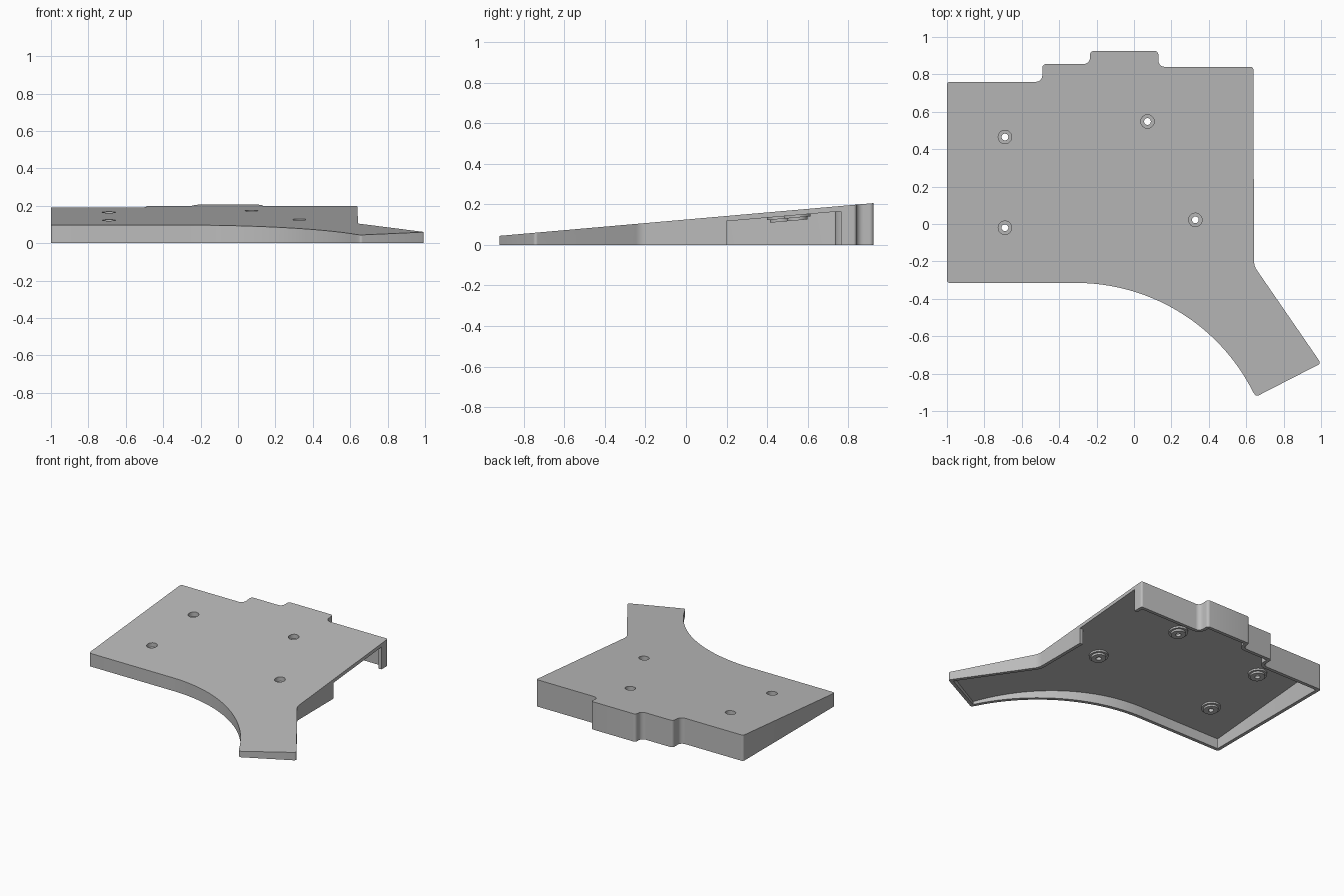
import bpy, bmesh, math
from mathutils import Vector

if "Cube" in bpy.data.objects:
    bpy.data.objects.remove(bpy.data.objects["Cube"], do_unlink=True)

SLOPE, MID, WALL = 0.0875, 0.1245, 0.025


def top_z(y):
    return MID + SLOPE * y


grey = bpy.data.materials.new("plain grey")
grey.use_nodes = True
grey.diffuse_color = (0.5, 0.5, 0.5, 1)
grey.node_tree.nodes["Principled BSDF"].inputs["Base Color"].default_value = (0.5, 0.5, 0.5, 1)


def finish(bm, name):
    bmesh.ops.recalc_face_normals(bm, faces=bm.faces[:])
    mesh = bpy.data.meshes.new(name)
    bm.to_mesh(mesh)
    bm.free()
    mesh.materials.append(grey)
    obj = bpy.data.objects.new(name, mesh)
    bpy.context.collection.objects.link(obj)
    return obj


def smooth(obj):
    bpy.ops.object.select_all(action="DESELECT")
    obj.select_set(True)
    bpy.context.view_layer.objects.active = obj
    bpy.ops.object.shade_smooth_by_angle(angle=math.radians(30))


def neighbours(pts, i):
    p = pts[i]
    return (p - pts[i - 1]).normalized(), (pts[(i + 1) % len(pts)] - p).normalized()


def offset(pts, d):
    # Mitred inward offset of a clockwise outline
    out = []
    for i, p in enumerate(pts):
        a, b = neighbours(pts, i)
        na, nb = Vector((a.y, -a.x)), Vector((b.y, -b.x))
        out.append(p + (na + nb) * d / (1 + na.dot(nb)))
    return out


def fillet(pts, radii, steps=6):
    out = []
    for i, (p, r) in enumerate(zip(pts, radii)):
        if r == 0:
            out.append(p)
            continue
        a, b = neighbours(pts, i)
        turn = a.angle(b)
        reach = r * math.tan(turn / 2)
        centre = p + (b - a).normalized() * r / math.cos(turn / 2)
        start, end = p - a * reach - centre, p + b * reach - centre
        for k in range(steps + 1):
            t = k / steps
            v = (start * math.sin((1 - t) * turn) + end * math.sin(t * turn)) / math.sin(turn)
            out.append(centre + v)
    return out


# Outline: stepped back edge, angled leg, curved front edge
corners = [(-1, -.315), (-1, .76), (-.49, .76), (-.49, .855), (-.235, .855), (-.235, .925),
           (.13, .925), (.13, .84), (.638, .84), (.642, -.225), (1, -.745), (.655, -.922)]
outline = [Vector(c) for c in corners]
concave = {2, 4, 7}
outer_r = [.035 if i in concave else .015 for i in range(len(corners))]
outer_r[5] = outer_r[6] = outer_r[3] = .02
outer_r[9] = .08
inner_r = [.06 if i in concave else .004 for i in range(len(corners))]
inner_r[9] = .105
R, cx = 1.06, -.31
span = math.asin((.655 - cx) / R)
for k in range(1, 33):
    a = span * (1 - k / 32)
    outline.append(Vector((cx + R * math.sin(a), -.315 - R + R * math.cos(a))))
    outer_r.append(0)
    inner_r.append(0)
outer = fillet(outline, outer_r)
inner = fillet(offset(outline, WALL), inner_r)

# Hollow wedge shell
bm = bmesh.new()
rings = [[bm.verts.new((p.x, p.y, top_z(p.y))) for p in outer],
         [bm.verts.new((p.x, p.y, 0)) for p in outer],
         [bm.verts.new((p.x, p.y, 0)) for p in inner],
         [bm.verts.new((p.x, p.y, top_z(p.y) - WALL)) for p in inner]]
n = len(outer)
for r1, r2 in zip(rings, rings[1:]):
    for i in range(n):
        j = (i + 1) % n
        bm.faces.new((r1[i], r1[j], r2[j], r2[i]))
bm.faces.new(rings[0])
bm.faces.new(rings[3])
shell = finish(bm, "wedge_shell")

# Cutters: side opening and screw holes
cutters = []
bm = bmesh.new()
bmesh.ops.create_cube(bm, size=1)
for v in bm.verts:
    y = .2 if v.co.y < 0 else .765
    z = -.1 if v.co.z < 0 else top_z(y) - WALL - .001
    v.co = (.55 if v.co.x < 0 else .75, y, z)
cutters.append(finish(bm, "opening_cutter"))

holes = [(-.69, .465), (-.69, -.02), (.072, .548), (.328, .022)]
for x, y in holes:
    bm = bmesh.new()
    bmesh.ops.create_cone(bm, cap_ends=True, segments=32, radius1=.036, radius2=.036, depth=.2)
    bmesh.ops.translate(bm, verts=bm.verts[:], vec=(x, y, top_z(y)))
    cutters.append(finish(bm, "hole_cutter"))

for c in cutters:
    c.hide_render = True
    mod = shell.modifiers.new("cut", "BOOLEAN")
    mod.operation = "DIFFERENCE"
    mod.solver = "EXACT"
    mod.object = c
graph = bpy.context.evaluated_depsgraph_get()
cut_mesh = bpy.data.meshes.new_from_object(shell.evaluated_get(graph))
shell.modifiers.clear()
shell.data = cut_mesh
for c in cutters:
    bpy.data.objects.remove(c, do_unlink=True)
smooth(shell)

# Stepped screw bosses under the plate, sheared to follow its slope
profile = [(.036, -.003), (.036, -.032), (.018, -.032), (.018, -.052), (.05, -.052),
           (.05, -.038), (.065, -.038), (.065, -.023), (.036, -.023)]
for k, (x, y) in enumerate(holes):
    bm = bmesh.new()
    loops = []
    for s in range(32):
        a = math.tau * s / 32
        loops.append([bm.verts.new((x + r * math.cos(a), y + r * math.sin(a),
                                    top_z(y + r * math.sin(a)) + z)) for r, z in profile])
    for s in range(32):
        l1, l2 = loops[s], loops[(s + 1) % 32]
        for i in range(len(profile) - 1):
            bm.faces.new((l1[i], l1[i + 1], l2[i + 1], l2[i]))
    smooth(finish(bm, "screw_boss_%d" % (k + 1)))
